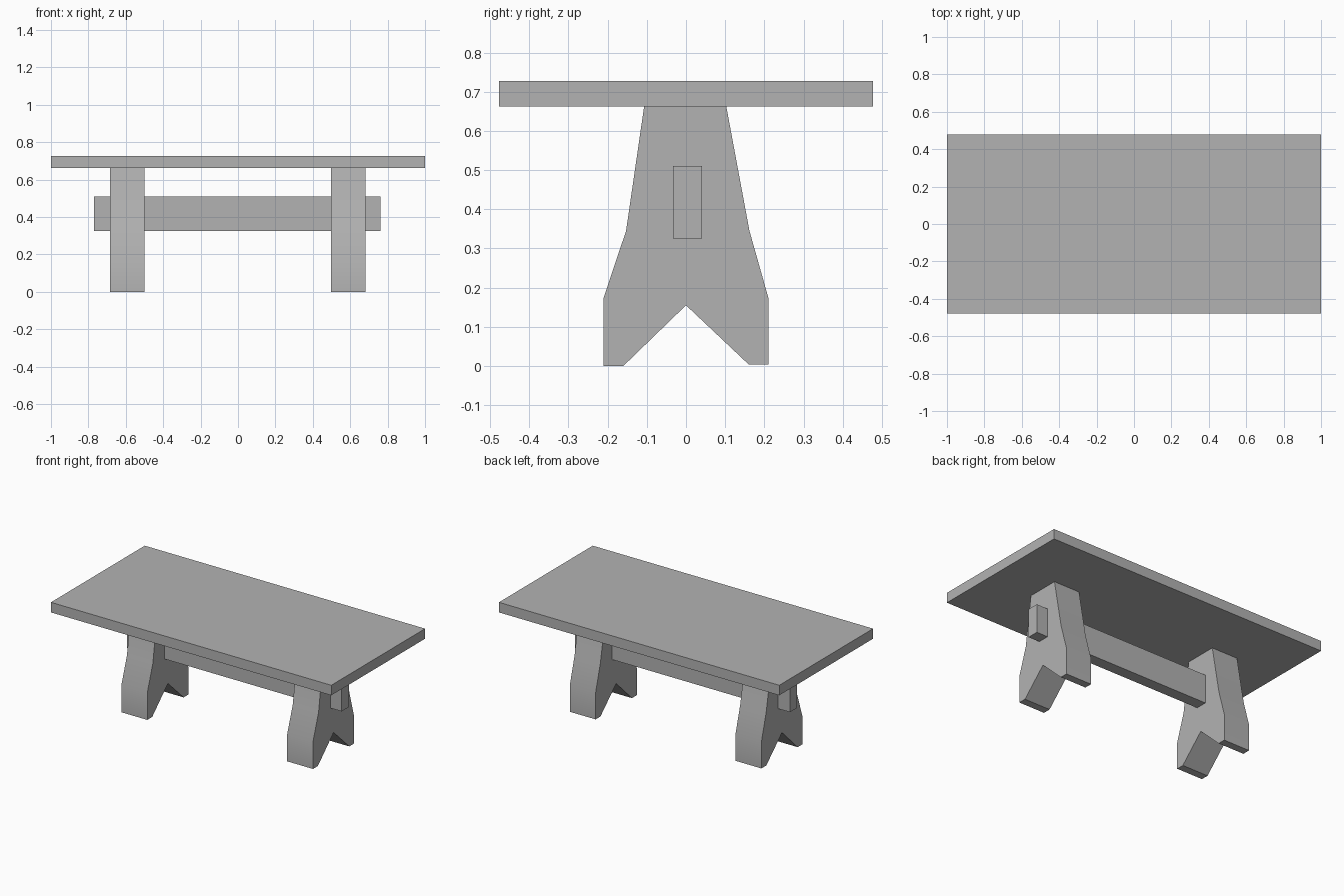
import bpy
import bmesh
import math

if "Cube" in bpy.data.objects:
    bpy.data.objects.remove(bpy.data.objects["Cube"])

grey = bpy.data.materials.new("plain grey")
grey.diffuse_color = (0.45, 0.45, 0.45, 1)
grey.use_nodes = True
grey.node_tree.nodes["Principled BSDF"].inputs["Base Color"].default_value = grey.diffuse_color


def extrude_x(name, profile, x0, x1):
    """Extrude a (y, z) profile from x0 to x1."""
    bm = bmesh.new()
    face = bm.faces.new([bm.verts.new((x0, y, z)) for y, z in profile])
    geom = bmesh.ops.extrude_face_region(bm, geom=[face])["geom"]
    verts = [v for v in geom if isinstance(v, bmesh.types.BMVert)]
    bmesh.ops.translate(bm, vec=(x1 - x0, 0, 0), verts=verts)
    bmesh.ops.recalc_face_normals(bm, faces=bm.faces[:])
    mesh = bpy.data.meshes.new(name)
    bm.to_mesh(mesh)
    bm.free()
    mesh.materials.append(grey)
    obj = bpy.data.objects.new(name, mesh)
    bpy.context.collection.objects.link(obj)
    return obj


def rect(y0, y1, z0, z1):
    return [(y0, z0), (y1, z0), (y1, z1), (y0, z1)]


# Table top
extrude_x("table_top", rect(-0.478, 0.478, 0.662, 0.727), -1, 1)

# Stretcher beam, running through both trestles
extrude_x("stretcher", rect(-0.033, 0.041, 0.325, 0.51), -0.77, 0.762)

# Trestle legs: flared profile with a V notch between the feet
leg_profile = [(-0.21, 0), (-0.16, 0), (0, 0.155), (0.16, 0.004), (0.21, 0.004),
               (0.21, 0.175), (0.162, 0.345), (0.103, 0.662),
               (-0.107, 0.662), (-0.153, 0.345), (-0.21, 0.175)]
for name, x0, x1 in (("left_leg", -0.685, -0.5), ("right_leg", 0.498, 0.682)):
    leg = extrude_x(name, leg_profile, x0, x1)
    bpy.ops.object.select_all(action='DESELECT')
    leg.select_set(True)
    bpy.context.view_layer.objects.active = leg
    bpy.ops.object.shade_smooth_by_angle(angle=math.radians(30))
